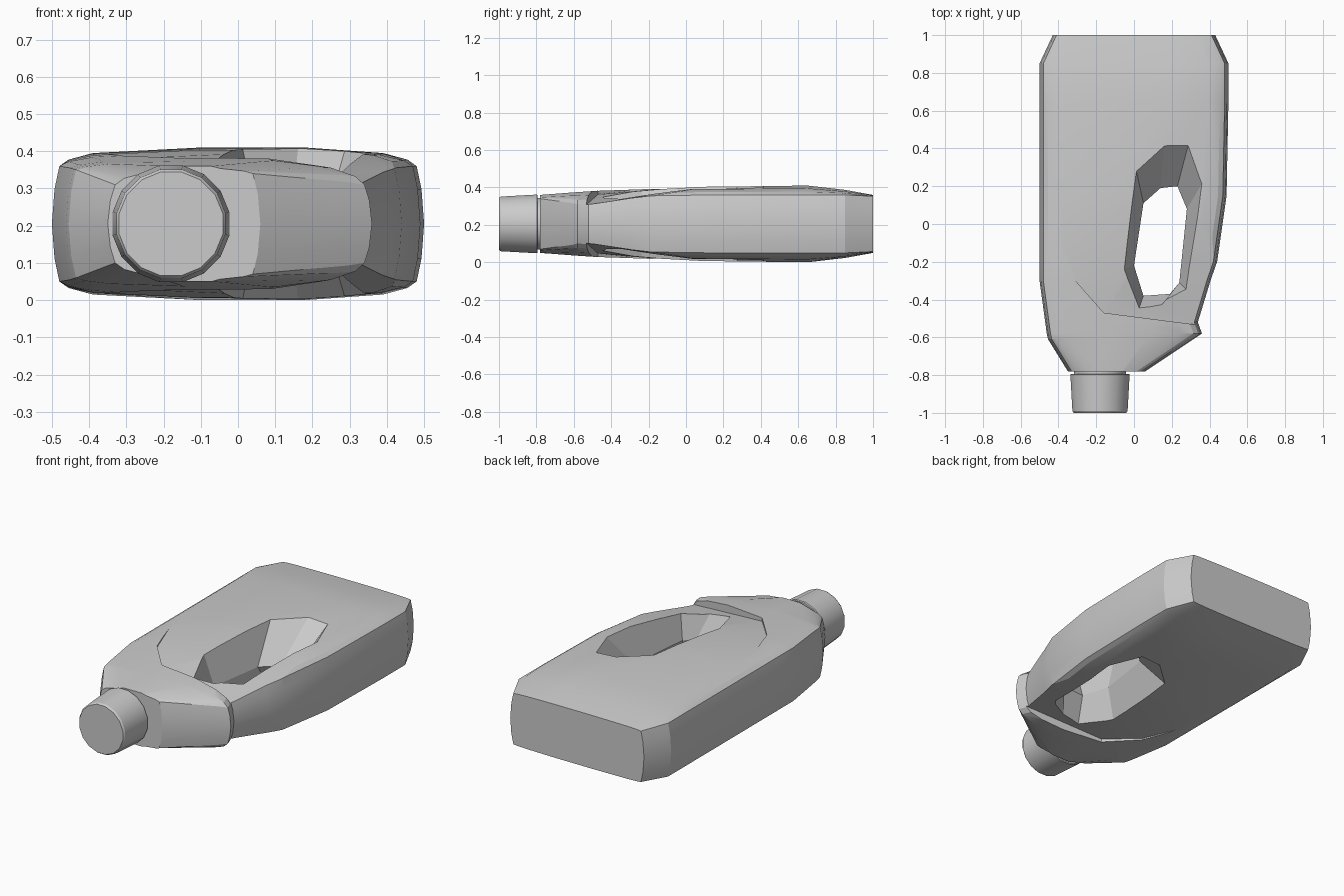
import bpy, bmesh, math

if "Cube" in bpy.data.objects:
    bpy.data.objects.remove(bpy.data.objects["Cube"])

ZC = 0.205  # mid height of the bottle lying flat


def make_object(name, verts, faces):
    me = bpy.data.meshes.new(name)
    bm = bmesh.new()
    vs = [bm.verts.new(v) for v in verts]
    for f in faces:
        bm.faces.new([vs[i] for i in f])
    bmesh.ops.recalc_face_normals(bm, faces=bm.faces)
    bm.to_mesh(me)
    bm.free()
    ob = bpy.data.objects.new(name, me)
    bpy.context.collection.objects.link(ob)
    return ob


def loft(name, rings):
    n = len(rings[0])
    verts = [p for r in rings for p in r]
    faces = [list(range(n)), list(range((len(rings) - 1) * n, len(rings) * n))]
    for k in range(len(rings) - 1):
        for i in range(n):
            j = (i + 1) % n
            faces.append([k * n + i, k * n + j, (k + 1) * n + j, (k + 1) * n + i])
    return make_object(name, verts, faces)


def smooth(ob, angle):
    bpy.ops.object.select_all(action='DESELECT')
    ob.select_set(True)
    bpy.context.view_layer.objects.active = ob
    bpy.ops.object.shade_smooth_by_angle(angle=math.radians(angle))


def cut(ob, cutter):
    mod = ob.modifiers.new("cut", 'BOOLEAN')
    mod.operation = 'DIFFERENCE'
    mod.solver = 'EXACT'
    mod.object = cutter
    bpy.context.view_layer.objects.active = ob
    bpy.ops.object.modifier_apply(modifier=mod.name)
    bpy.data.objects.remove(cutter)


# Bottle body: y, left x, right x, left edge height, right edge height, centre height
stations = [
    (-0.78, -0.35, 0.06, 0.105, 0.135, 0.155),
    (-0.61, -0.455, 0.315, 0.145, 0.112, 0.168),
    (-0.58, -0.462, 0.36, 0.147, 0.105, 0.170),
    (-0.52, -0.470, 0.338, 0.150, 0.108, 0.174),
    (-0.30, -0.50, 0.405, 0.155, 0.140, 0.190),
    (-0.20, -0.50, 0.44, 0.155, 0.150, 0.197),
    (0.15, -0.50, 0.49, 0.155, 0.155, 0.199),
    (0.65, -0.50, 0.50, 0.155, 0.155, 0.205),
    (0.85, -0.50, 0.50, 0.155, 0.155, 0.182),
    (1.00, -0.43, 0.43, 0.148, 0.148, 0.155),
]


def section(y, xl, xr, el, er, h):
    def half(x, s, e):
        return [(x - s * .007, .6 * e), (x - s * .02, e),
                (x - s * .045, e + .35 * (h - e)), (x - s * .11, e + .7 * (h - e))]
    w = xr - xl
    top = [(xr, 0)] + half(xr, 1, er) + [(xl + .68 * w, h), (xl + .4 * w, h)]
    top += half(xl, -1, el)[::-1] + [(xl, 0)]
    ring = top + [(x, -z) for x, z in top[-2:0:-1]]
    return [(x, y, ZC + z) for x, z in ring]


body = loft("bottle_body", [section(*s) for s in stations])

# Sunken grip area behind the shoulder, on both broad sides
outline = [(-.46, .25, .203), (-.41, 0, .19), (-.31, -.3, .175), (-.16, -.47, .158),
           (.345, -.535, .10), (.6, -.535, .09), (.6, .3, .206)]
n = len(outline)
for side in (1, -1):
    verts = [(x, y, ZC + side * z) for x, y, z in outline]
    verts += [(x, y, ZC + side * .4) for x, y, z in outline]
    verts.append((.15, 0, ZC + side * .195))
    faces = [list(range(n, 2 * n))]
    for i in range(n):
        j = (i + 1) % n
        faces += [[i, j, 2 * n], [i, j, n + j, n + i]]
    cut(body, make_object("grip_cutter", verts, faces))

# Handle opening, narrowest at mid height and flared towards both sides
inner = [(.05, -.38), (0, -.22), (.05, .11), (.14, .19), (.23, .20),
         (.28, .08), (.24, -.31), (.19, -.37)]
outer = [(.02, -.465), (-.055, -.24), (.015, .27), (.16, .40), (.285, .41),
         (.36, .215), (.29, -.36), (.13, -.45)]
k = 1.3
flare = [(a + k * (c - a), b + k * (d - b)) for (a, b), (c, d) in zip(inner, outer)]
cut(body, loft("handle_cutter", [
    [(x, y, ZC - .19 * k) for x, y in flare],
    [(x, y, ZC) for x, y in inner],
    [(x, y, ZC + .19 * k) for x, y in flare]]))
smooth(body, 18)


# Neck and screw cap
def turned(name, profile, sides=16):
    rings = []
    for y, r in profile:
        rings.append([(-.18 + r * math.cos(2 * math.pi * (i + .5) / sides), y,
                       ZC + r * math.sin(2 * math.pi * (i + .5) / sides)) for i in range(sides)])
    ob = loft(name, rings)
    smooth(ob, 30)
    return ob


turned("neck", [(-.80, .14), (-.76, .14)])
turned("cap", [(-1.0, .142), (-.99, .149), (-.797, .16), (-.793, .155)])
